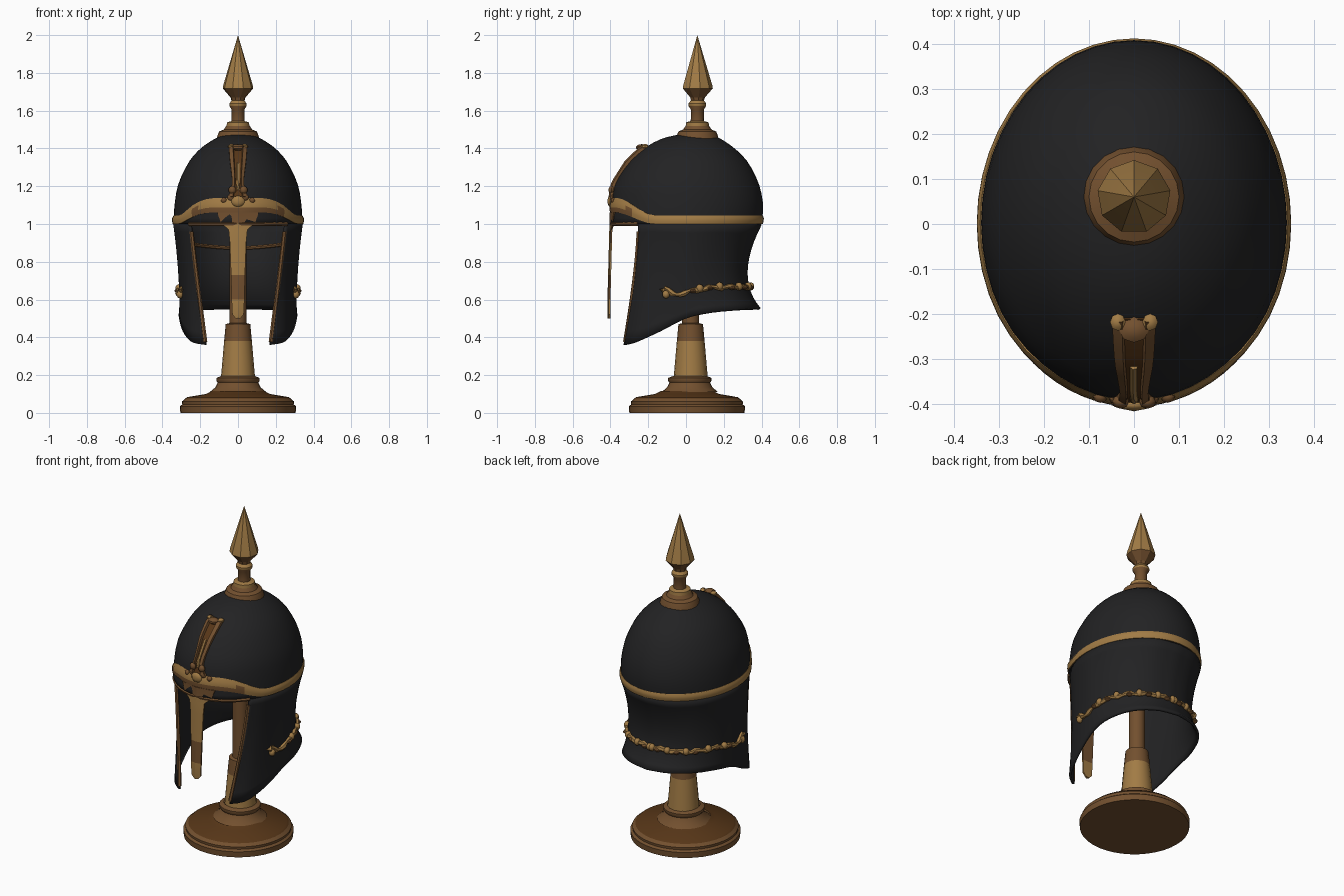
import bpy, bmesh, math
from mathutils import Vector as V

if "Cube" in bpy.data.objects:
    bpy.data.objects.remove(bpy.data.objects["Cube"])

def material(name, c):
    m = bpy.data.materials.new(name)
    m.diffuse_color = (*c, 1)
    m.use_nodes = True
    m.node_tree.nodes["Principled BSDF"].inputs["Base Color"].default_value = m.diffuse_color
    return m

BLACK = material("black leather", (0.016, 0.016, 0.017))
GOLD = material("gold", (0.36, 0.20, 0.06))
BROWN = material("bronze brown", (0.17, 0.08, 0.028))
DARK = material("dark brown", (0.095, 0.037, 0.009))

def cat(pts, t):
    """Smooth curve through pts, t in 0..1"""
    n = len(pts) - 1
    i = min(int(t * n), n - 1)
    f = t * n - i
    a, b, c, d = (V(pts[max(0, min(n, i + k))]) for k in (-1, 0, 1, 2))
    return 0.5 * (2*b + (c - a)*f + (2*a - 5*b + 4*c - d)*f*f + (3*b - a - 3*c + d)*f**3)

def grid(name, rows, mats, pick=None, wrap=False, cap=False, angle=40, mirror=False, thick=0):
    """Skin a list of equal-length point rows"""
    bm = bmesh.new()
    vs = [[bm.verts.new(p) for p in r] for r in rows]
    n = len(rows[0])
    for i in range(len(rows) - 1):
        for j in range(n if wrap else n - 1):
            k = (j + 1) % n
            bm.faces.new((vs[i][j], vs[i][k], vs[i+1][k], vs[i+1][j]))
    if cap:
        bm.faces.new(vs[0])
        bm.faces.new(vs[-1])
    bmesh.ops.remove_doubles(bm, verts=bm.verts, dist=1e-5)
    bmesh.ops.recalc_face_normals(bm, faces=bm.faces)
    if pick:
        for f in bm.faces:
            f.material_index = pick(f.calc_center_median())
    me = bpy.data.meshes.new(name)
    bm.to_mesh(me)
    bm.free()
    ob = bpy.data.objects.new(name, me)
    bpy.context.collection.objects.link(ob)
    for m in mats:
        me.materials.append(m)
    bpy.ops.object.select_all(action='DESELECT')
    ob.select_set(True)
    bpy.context.view_layer.objects.active = ob
    bpy.ops.object.shade_smooth_by_angle(angle=math.radians(angle))
    if mirror:
        ob.modifiers.new("mirror", 'MIRROR')
    if thick:
        s = ob.modifiers.new("thickness", 'SOLIDIFY')
        s.thickness, s.offset = thick, 0
    return ob

def lathe(name, prof, cy, segs, mats, pick=None, angle=35):
    rows = [[(r*math.sin(2*math.pi*k/segs), cy + r*math.cos(2*math.pi*k/segs), z)
             for k in range(segs)] for r, z in prof]
    return grid(name, rows, mats, pick, wrap=True, angle=angle)

def tube(name, path, rad, mat, sides=6, mirror=False):
    rows = []
    for i, p in enumerate(path):
        t = (path[min(i+1, len(path)-1)] - path[max(i-1, 0)]).normalized()
        a = t.cross(V((0.12, 0.2, 1))).normalized()
        b = t.cross(a)
        r = rad(i) if callable(rad) else rad
        rows.append([p + r*(a*math.cos(2*math.pi*k/sides) + b*math.sin(2*math.pi*k/sides))
                     for k in range(sides)])
    return grid(name, rows, [mat], wrap=True, cap=True, mirror=mirror)

def blob(name, loc, size, mat, mirror=False):
    rows = []
    for i in range(6):
        a = math.pi*i/5
        rows.append([(loc[0] + size[0]*math.sin(a)*math.cos(k*math.pi/4),
                      loc[1] + size[1]*math.sin(a)*math.sin(k*math.pi/4),
                      loc[2] + size[2]*math.cos(a)) for k in range(8)])
    return grid(name, rows, [mat], wrap=True, mirror=mirror)

# --- Display stand
lathe("stand_base", [(0, 0), (.305, 0), (.308, .035), (.295, .045), (.297, .06), (.28, .075)], .005, 40, [BROWN])
lathe("stand_base_top", [(.28, .075), (.27, .083), (.17, .1), (.14, .115)], .005, 40, [DARK])
lathe("stand_foot", [(.15, .11), (.12, .135), (.108, .16), (.115, .17), (.115, .185), (.09, .195)], .02, 24, [BROWN])
lathe("stand_stem", [(.09, .19), (.0735, .38), (.065, .47), (.045, .475), (.045, .95), (0, .95)], .025, 16,
      [GOLD, BROWN], lambda c: int(c.z > .38))

# --- Helmet dome: height, half width, front y, back y
DOME = [(1.0, .335, -.395, .395), (1.1, .33, -.39, .402), (1.21, .31, -.37, .38), (1.32, .258, -.30, .325),
        (1.39, .2, -.225, .26), (1.44, .13, -.14, .19), (1.465, .07, -.05, .13), (1.475, 0, .04, .04)]

def ring(d, th, off=0.0):
    z, a, f, b = d
    return V(((a + off)*math.sin(th), (f + b)/2 - ((b - f)/2 + off)*math.cos(th), z))

def dome(th, z, off=0.0):
    for p, q in zip(DOME, DOME[1:]):
        if z <= q[0]:
            t = (z - p[0])/(q[0] - p[0])
            return ring([u + (w - u)*t for u, w in zip(p, q)], th, off)

def cat4(t):
    lo = cat([d[:2] for d in DOME], t)
    hi = cat([d[2:] for d in DOME], t)
    return (*lo, *hi)

N = 48
grid("helmet_dome", [[ring(cat4(i/18), 2*math.pi*k/N) for k in range(N)] for i in range(19)],
     [BLACK], wrap=True, thick=.012)

# --- Cheek and neck guard, half built and mirrored
TOP = [(.25, -.25, 1), (.30, -.17, 1), (.33, -.06, 1), (.335, .03, 1), (.315, .15, 1), (.25, .27, 1), (.14, .365, 1), (0, .395, 1)]
MID = [(.205, -.285, .62), (.255, -.22, .63), (.29, -.11, .64), (.305, .01, .66), (.28, .13, .68), (.215, .24, .68),
       (.115, .305, .68), (0, .325, .68)]
LOW = [(.17, -.325, .36), (.24, -.265, .375), (.285, -.14, .43), (.305, 0, .5), (.30, .13, .53), (.24, .27, .545),
       (.13, .36, .55), (0, .39, .55)]

def guard(u, v):
    a, b, c = cat(TOP, u), cat(MID, u), cat(LOW, u)
    return (a*(v - .65)*(v - 1)/.65 + b*v*(v - 1)/(.65*-.35) + c*v*(v - .65)/.35)

grid("cheek_and_neck_guard", [[guard(j/24, i/12) for j in range(25)] for i in range(13)],
     [BLACK], mirror=True, thick=.014)
tube("cheek_edge_trim", [guard(0, .08 + .9*i/12) for i in range(13)], .011, BROWN, mirror=True)
tube("face_opening_trim", [dome(math.radians(-50 + 5*i), 1.0) for i in range(21)], .011, BROWN)

def inner(u):
    p = guard(u, .12 + .12*u)
    return V((p.x*.95, p.y*.95, p.z))
tube("inner_lining_trim", [inner(.35 + .65*i/14) for i in range(15)], .01, BROWN, mirror=True)

# --- Band around the helmet, rising to a brow at the front
def bump(th):
    t = max(0, min(1, (math.cos(th) - .4)/.55))
    return t*t*(3 - 2*t)

rows = []
for k in range(N + 1):
    th = 2*math.pi*k/N
    zc, h = 1.022 + .078*bump(th), .022 + .016*bump(th)
    rows.append([dome(th, zc + s*h, o) for s, o in ((-.97, -.003), (-1, .011), (-.3, .015), (.4, .015), (1, .009), (.97, -.003))])
grid("brow_band", rows, [GOLD, BROWN], lambda c: int(c.y < -.3 and c.z < 1.085), wrap=True)

# --- Brow ornament over the nose guard
for s, z, r in ((.035, 1.14, .022), (.075, 1.125, .017), (.022, 1.175, .016)):
    p = dome(s/.34, z, .008)
    blob("brow_scroll", (s, p.y, z), (r, .014, r*.9), BROWN, mirror=True)
blob("brow_boss", (0, -.402, 1.12), (.035, .014, .03), GOLD)

# --- Nose guard plate
NOSE = [(.012, .5), (.03, .52), (.034, .6), (.037, .73), (.043, .9), (.05, .97), (.09, 1.005), (.11, 1.06)]
rows = []
for w, z in NOSE:
    y = -.412 + .012*max(0, (z - .6)/.45)
    back = y + .012
    curve = .012 if z > .99 else 0
    rows.append([(-w, y + curve + .003, z), (0, y - .004, z), (w, y + curve + .003, z), (w, back + curve, z), (-w, back + curve, z)])
grid("nose_guard", rows, [GOLD, BROWN], lambda c: int(.58 < c.z < .73 or c.y > -.398), wrap=True, cap=True, angle=20)

# --- Raised crest plaque climbing the dome front
rows = []
for i in range(13):
    z = 1.14 + .262*i/12
    p = dome(0, z)
    t = (dome(0, z + .02) - dome(0, z - .02)).normalized()
    n = V((0, -t.z, t.y))
    w = cat([(.05, 0), (.032, 0), (.036, 0), (.044, 0), (.048, 0)], i/12)[0]
    sec = [(-w, -.02), (-w, .02), (-w*.55, .028), (-w*.45, .014), (w*.45, .014), (w*.55, .028), (w, .02), (w, -.02)]
    rows.append([p + V((x, 0, 0)) + n*h for x, h in sec])
grid("crest_plaque", rows, [BROWN, DARK], lambda c: int(abs(c.x) < .005), wrap=True, cap=True, angle=25)
tube("crest_ridge", [dome(0, 1.18 + .02*i, .016) for i in range(8)], .009, GOLD)
blob("crest_head", (0, -.235, 1.405), (.035, .03, .018), BROWN)
blob("crest_ear", (.036, -.218, 1.41), (.018, .02, .014), GOLD, mirror=True)
blob("crest_foot", (.03, -.395, 1.18), (.02, .016, .022), BROWN, mirror=True)

# --- Garland around the neck guard, ending in a curl
def outer(u, v, k=1.04):
    p = guard(u, v)
    return V((p.x*k, .01 + (p.y - .01)*k, p.z))

path = [outer(.285, .64), outer(.27, .625), outer(.285, .61), outer(.31, .635), outer(.34, .68)]
path += [outer(.36 + .64*i/26, .695 - .02*i/26 + .012*math.sin(i*1.3)) for i in range(27)]
tube("garland", path, lambda i: .013 + .004*math.sin(i*2.1), GOLD, mirror=True)
for u in (.3, .5, .62, .76, .88, .985):
    p = outer(u, .675, 1.05)
    blob("garland_knot", p, (.019, .02, .022), GOLD, mirror=True)
for u in (.46, .56, .7, .82, .94):
    blob("garland_leaf", outer(u, .69, 1.045), (.02, .02, .012), BROWN, mirror=True)

# --- Spike on top
lathe("spike_mount", [(.115, 1.44), (.108, 1.47), (.1, 1.49), (.075, 1.5), (.062, 1.52)], .06, 20, [BROWN])
lathe("spike_collar", [(.062, 1.515), (.06, 1.538), (.035, 1.545), (.034, 1.605), (.047, 1.625), (.047, 1.638), (.034, 1.655)],
      .06, 14, [GOLD, BROWN], lambda c: int(1.545 < c.z < 1.62))
lathe("spike_point", [(.034, 1.65), (.04, 1.67), (.082, 1.718), (.079, 1.735), (0, 2.0)], .06, 9,
      [GOLD, BROWN], lambda c: int(c.z < 1.7), angle=15)
